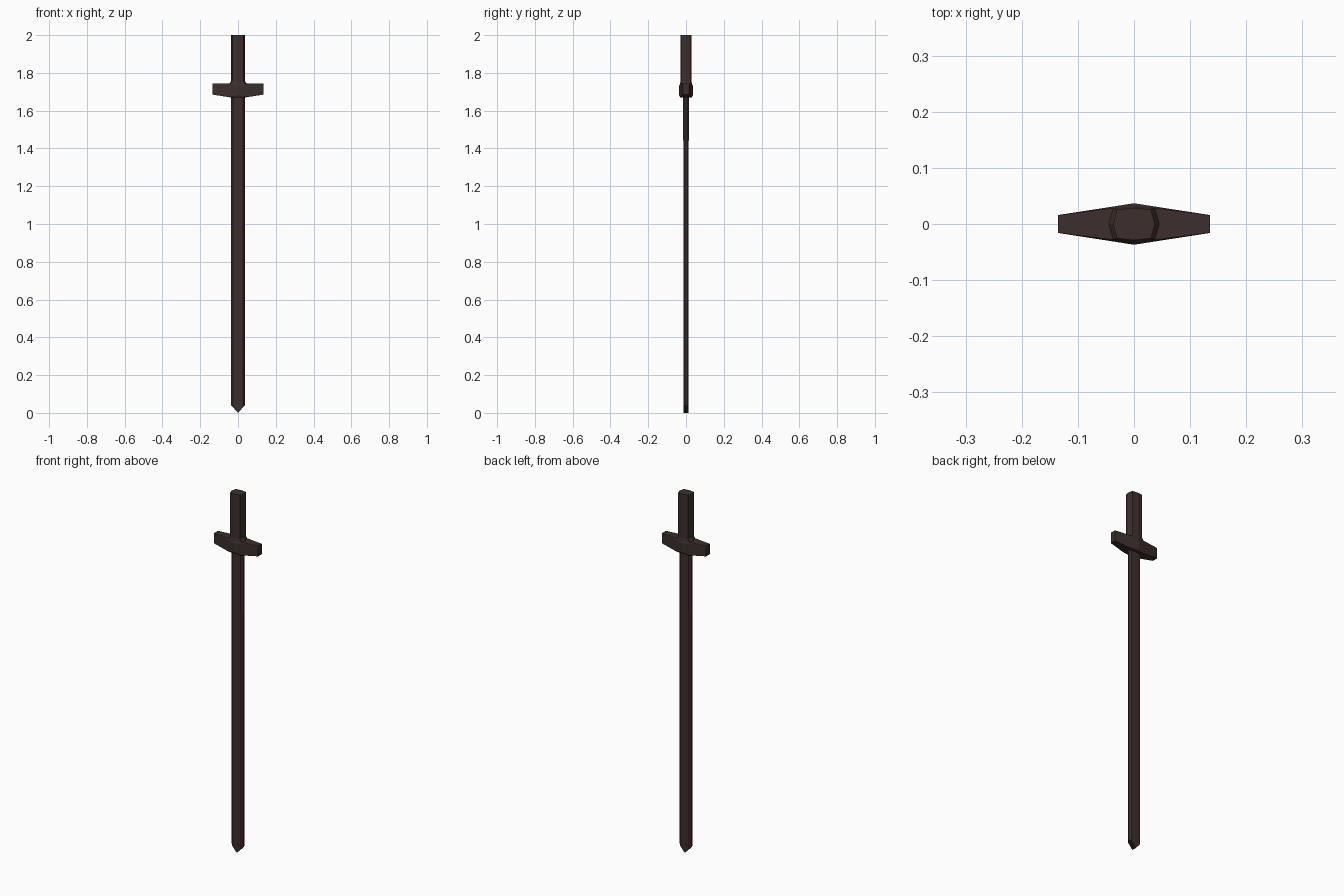
import bpy, bmesh

if "Cube" in bpy.data.objects:
    bpy.data.objects.remove(bpy.data.objects["Cube"])

mat = bpy.data.materials.new("dark_brown")
mat.diffuse_color = (0.045, 0.028, 0.025, 1)
mat.use_nodes = True
mat.node_tree.nodes["Principled BSDF"].inputs["Base Color"].default_value = mat.diffuse_color


def loft(name, rings):
    """Skin a stack of equal-length point rings and cap both ends."""
    bm = bmesh.new()
    loops = [[bm.verts.new(p) for p in ring] for ring in rings]
    n = len(loops[0])
    for a, b in zip(loops, loops[1:]):
        for i in range(n):
            j = (i + 1) % n
            bm.faces.new((a[i], a[j], b[j], b[i]))
    bm.faces.new(loops[0][::-1])
    bm.faces.new(loops[-1])
    bmesh.ops.remove_doubles(bm, verts=bm.verts, dist=1e-6)
    bmesh.ops.recalc_face_normals(bm, faces=bm.faces)
    mesh = bpy.data.meshes.new(name)
    bm.to_mesh(mesh)
    bm.free()
    obj = bpy.data.objects.new(name, mesh)
    bpy.context.collection.objects.link(obj)
    mesh.materials.append(mat)
    return obj


def octagon(rx, ry, z):
    """Grip section: bowed sides with cut corners."""
    cx, cy = rx * 0.82, ry * 0.88
    return [(rx, 0, z), (cx, cy, z), (0, ry, z), (-cx, cy, z),
            (-rx, 0, z), (-cx, -cy, z), (0, -ry, z), (cx, -cy, z)]


def blade_ring(t, edge_z, flat_z, mid_z):
    """Flat blade section with bevelled edges; z varies to form the tip."""
    w, f, e = 0.036, 0.027, 0.004
    half = [(w, e, edge_z), (f, t, flat_z), (0, t, mid_z), (-f, t, flat_z), (-w, e, edge_z)]
    return half + [(x, -y, z) for x, y, z in reversed(half)]


# blade, slightly thicker toward the guard, with a short chisel point
loft("blade", [blade_ring(0.012, 0.04, 0.03, 0.0),
               blade_ring(0.015, 1.69, 1.69, 1.69)])


# crossguard: tapers to both ends, lower edge drops toward the middle
def guard_ring(x, y, low, high, cut):
    return [(x, -y, low + cut), (x, -y, high - cut), (x, -y + cut / 2, high),
            (x, y - cut / 2, high), (x, y, high - cut), (x, y, low + cut),
            (x, y - cut / 2, low), (x, -y + cut / 2, low)]


loft("crossguard", [guard_ring(-0.135, 0.016, 1.685, 1.743, 0.0005),
                    guard_ring(-0.038, 0.031, 1.67, 1.743, 0.006),
                    guard_ring(0, 0.037, 1.67, 1.743, 0.012),
                    guard_ring(0.038, 0.031, 1.67, 1.743, 0.006),
                    guard_ring(0.135, 0.016, 1.685, 1.743, 0.0005)])

# collar flaring onto the guard
loft("collar", [octagon(0.048, 0.033, 1.738), octagon(0.037, 0.029, 1.757)])

# grip
loft("grip", [octagon(0.037, 0.029, 1.74), octagon(0.037, 0.029, 2.0)])
